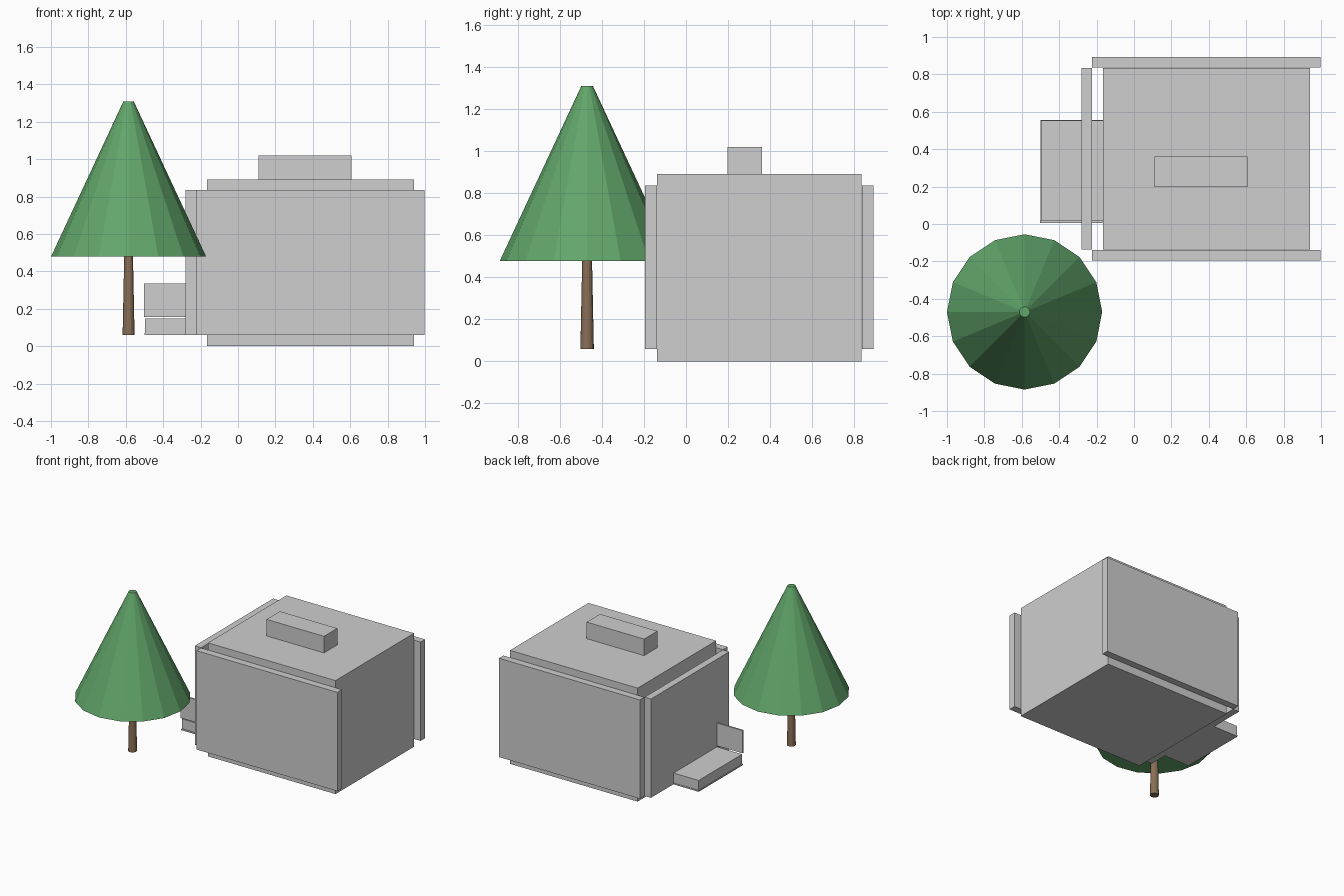
import bpy

cube = bpy.data.objects.get("Cube")
if cube:
    bpy.data.objects.remove(cube, do_unlink=True)


def material(name, rgb):
    m = bpy.data.materials.new(name)
    m.use_nodes = True
    color = (*rgb, 1)
    m.diffuse_color = color
    m.node_tree.nodes["Principled BSDF"].inputs["Base Color"].default_value = color
    return m


GREY = material("light grey", (0.62, 0.62, 0.62))
GREEN = material("leaf green", (0.12, 0.38, 0.145))
BROWN = material("bark brown", (0.25, 0.16, 0.095))


def box(name, x, y, z):
    """Box from (low, high) ranges on each axis."""
    bpy.ops.mesh.primitive_cube_add(size=1)
    ob = bpy.context.object
    ob.name = name
    ob.location = [(a + b) / 2 for a, b in (x, y, z)]
    ob.scale = [b - a for a, b in (x, y, z)]
    ob.data.materials.append(GREY)
    return ob


def tapered(name, r_low, r_high, z, mat):
    """Flat-sided tapered cylinder standing at the tree's spot."""
    bpy.ops.mesh.primitive_cone_add(vertices=16, radius1=r_low, radius2=r_high,
                                    depth=z[1] - z[0],
                                    location=(-0.585, -0.47, sum(z) / 2))
    ob = bpy.context.object
    ob.name = name
    ob.data.materials.append(mat)
    return ob


# House body with separate wall panels standing proud of it
WALL_Z = (0.06, 0.835)
box("house_body", (-0.165, 0.942), (-0.137, 0.835), (0, 0.89))
box("front_wall", (-0.224, 0.998), (-0.195, -0.139), WALL_Z)
box("back_wall", (-0.224, 0.998), (0.837, 0.892), WALL_Z)
box("side_wall", (-0.28, -0.225), (-0.135, 0.835), WALL_Z)

# Roof block
box("roof_block", (0.11, 0.608), (0.197, 0.362), (0.89, 1.02))

# Porch with a thin base and one railing panel
box("porch_base", (-0.5, -0.165), (0.01, 0.557), (0.06, 0.07))
box("porch_slab", (-0.497, -0.165), (0.015, 0.553), (0.07, 0.147))
box("porch_railing", (-0.502, -0.165), (0.005, 0.018), (0.157, 0.335))

# Tree
tapered("tree_trunk", 0.032, 0.023, (0.06, 0.5), BROWN)
tapered("tree_crown", 0.415, 0.028, (0.478, 1.308), GREEN)
